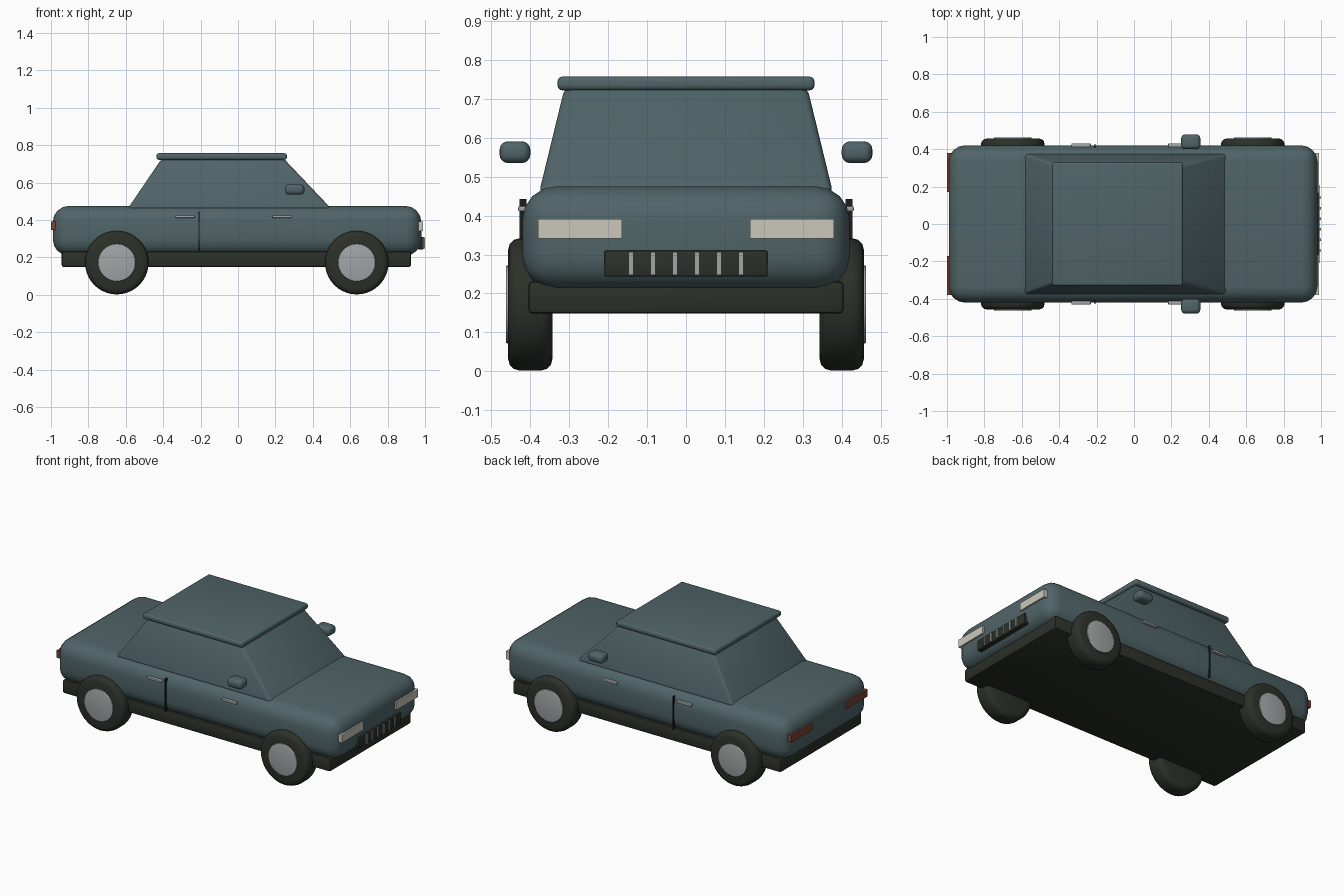
import bpy, bmesh, math
from mathutils import Matrix, Vector

if "Cube" in bpy.data.objects:
    bpy.data.objects.remove(bpy.data.objects["Cube"])


def material(name, r, g, b):
    m = bpy.data.materials.new(name)
    m.diffuse_color = (r, g, b, 1)
    m.use_nodes = True
    m.node_tree.nodes["Principled BSDF"].inputs["Base Color"].default_value = m.diffuse_color
    return m


PAINT = material("teal paint", 0.080, 0.128, 0.138)
RUBBER = material("dark rubber", 0.025, 0.030, 0.022)
METAL = material("silver metal", 0.36, 0.38, 0.39)
LAMP = material("cream lamp", 0.60, 0.58, 0.50)
RED = material("red lamp", 0.19, 0.06, 0.035)
GAP = material("black gap", 0.012, 0.013, 0.012)


def finish(name, bm, mat, angle=40):
    bmesh.ops.recalc_face_normals(bm, faces=bm.faces)
    mesh = bpy.data.meshes.new(name)
    bm.to_mesh(mesh)
    bm.free()
    mesh.materials.append(mat)
    ob = bpy.data.objects.new(name, mesh)
    bpy.context.collection.objects.link(ob)
    bpy.ops.object.select_all(action='DESELECT')
    ob.select_set(True)
    bpy.context.view_layer.objects.active = ob
    bpy.ops.object.shade_smooth_by_angle(angle=math.radians(angle))
    return ob


def box(name, x, y, z, mat, bevel=0, segments=3, top_x=None, top_y=None):
    """Box from (min, max) ranges; the top face may be given its own ranges."""
    bm = bmesh.new()
    bmesh.ops.create_cube(bm, size=1)
    for v in bm.verts:
        i, j, k = (int(c > 0) for c in v.co)
        xs = top_x if k and top_x else x
        ys = top_y if k and top_y else y
        v.co = Vector((xs[i], ys[j], z[k]))
    if bevel:
        bmesh.ops.bevel(bm, geom=bm.edges[:], offset=bevel, segments=segments,
                        profile=0.5, affect='EDGES', clamp_overlap=True)
    return finish(name, bm, mat)


def disc(name, x, y, z, radius, depth, mat, bevel=0, sides=40):
    """Cylinder along y, with optional rounded rims."""
    bm = bmesh.new()
    bmesh.ops.create_cone(bm, cap_ends=True, segments=sides, radius1=radius,
                          radius2=radius, depth=depth)
    if bevel:
        rims = [e for e in bm.edges if abs(e.verts[0].co.z - e.verts[1].co.z) < 1e-5]
        bmesh.ops.bevel(bm, geom=rims, offset=bevel, segments=3, profile=0.5,
                        affect='EDGES')
    bmesh.ops.transform(bm, verts=bm.verts, matrix=Matrix.Translation((x, y, z))
                        @ Matrix.Rotation(math.pi / 2, 4, 'X'))
    return finish(name, bm, mat)


def span(side, a, b):
    return tuple(sorted((side * a, side * b)))


# Main shell, chassis, cabin and roof
box("body", (-0.99, 0.98), (-0.42, 0.42), (0.21, 0.475), PAINT, 0.085, 4)
box("chassis", (-0.943, 0.925), (-0.405, 0.405), (0.148, 0.232), RUBBER, 0.012, 2)
box("cabin", (-0.592, 0.502), (-0.378, 0.378), (0.457, 0.728), PAINT, 0.016, 3,
    top_x=(-0.408, 0.245), top_y=(-0.312, 0.312))
box("roof", (-0.436, 0.261), (-0.33, 0.33), (0.722, 0.757), PAINT, 0.012, 3)

# Parts repeated on both sides
for side, label in ((-1, "right"), (1, "left")):
    for x, end in ((-0.648, "rear"), (0.635, "front")):
        disc(f"{end}_{label}_tyre", x, side * 0.4, 0.172, 0.17, 0.114, RUBBER, 0.03)
        disc(f"{end}_{label}_hub", x, side * 0.44, 0.172, 0.1, 0.046, METAL, 0.004)
    for x, end in ((-0.283, "rear"), (0.235, "front")):
        box(f"{end}_{label}_handle", (x - 0.052, x + 0.052), span(side, 0.41, 0.431),
            (0.411, 0.425), METAL, 0.004, 2)
    box(f"{label}_door_gap", (-0.212, -0.206), span(side, 0.41, 0.428),
        (0.235, 0.443), GAP)
    box(f"{label}_mirror", (0.252, 0.355), span(side, 0.4, 0.479),
        (0.535, 0.591), PAINT, 0.022, 4)
    box(f"{label}_headlight", (0.965, 0.99), span(side, 0.165, 0.38),
        (0.341, 0.391), LAMP)
    box(f"{label}_tail_light", (-1.0, -0.975), span(side, 0.17, 0.38),
        (0.347, 0.392), RED)

# Grille with six upright bars
box("grille", (0.96, 0.993), (-0.21, 0.21), (0.243, 0.31), RUBBER, 0.005, 2)
for i in range(6):
    y = (i - 2.5) * 0.0565
    box(f"grille_bar_{i + 1}", (0.98, 1.0), (y - 0.006, y + 0.006),
        (0.247, 0.306), METAL)
